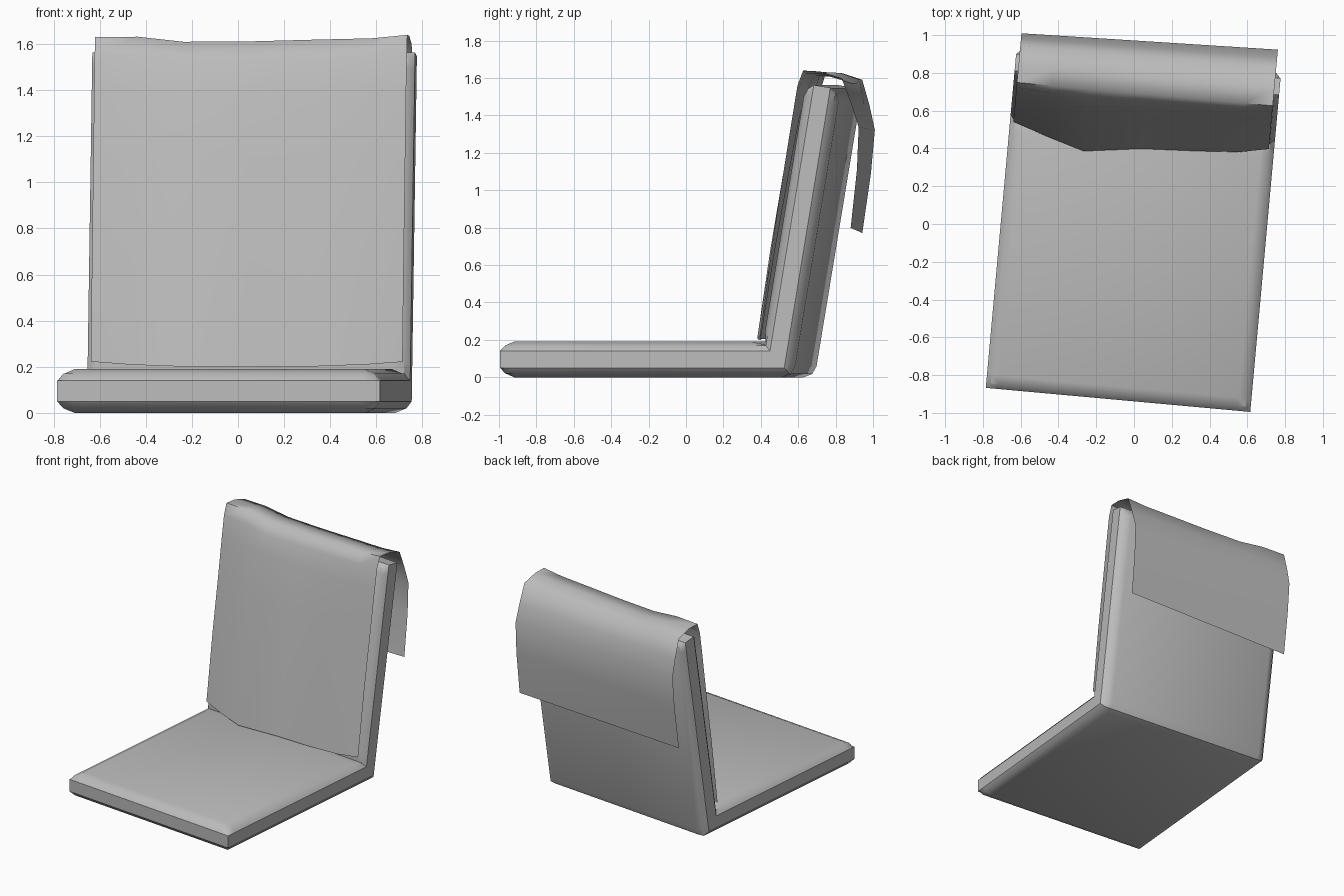
import bpy, bmesh, math
from mathutils import Vector

if "Cube" in bpy.data.objects:
    bpy.data.objects.remove(bpy.data.objects["Cube"])

grey = bpy.data.materials.new("soft_grey")
grey.use_nodes = True
COLOUR = (0.5, 0.5, 0.5, 1)
grey.diffuse_color = COLOUR
grey.node_tree.nodes["Principled BSDF"].inputs["Base Color"].default_value = COLOUR

YAW = math.radians(-5.2)      # whole chair is turned slightly
TILT = math.radians(9.4)      # backrest lean
HALF_W = 0.703


def finish(name, bm, angle):
    mesh = bpy.data.meshes.new(name)
    bm.to_mesh(mesh)
    bm.free()
    obj = bpy.data.objects.new(name, mesh)
    bpy.context.collection.objects.link(obj)
    mesh.materials.append(grey)
    obj.rotation_euler.z = YAW
    bpy.ops.object.select_all(action='DESELECT')
    obj.select_set(True)
    bpy.context.view_layer.objects.active = obj
    bpy.ops.object.shade_smooth_by_angle(angle=math.radians(angle))
    return obj


def bridge(bm, rows, closed):
    for a, b in zip(rows, rows[1:]):
        n = len(a)
        for i in range(n if closed else n - 1):
            j = (i + 1) % n
            bm.faces.new((a[i], a[j], b[j], b[i]))


# Padded cross-section: (inset from side, half thickness), and its mirrored ring
EDGE = [(0, 0.045), (0.025, 0.075), (0.07, 0.095)]
quarter = [(HALF_W - i, t) for i, t in EDGE]
half = [(x, -t) for x, t in reversed(quarter)] + quarter
ring = half + [(-x, t) for x, t in reversed(half)]


def cushion(name, stations):
    """Sweep the ring through (centre, thickness direction, thickness limit)."""
    bm = bmesh.new()
    rows = []
    for centre, out, limit in stations:
        row = []
        for x, t in ring:
            p = centre + out * max(-limit, min(limit, t))
            row.append(bm.verts.new((x, p.x, p.y)))
        rows.append(row)
    bridge(bm, rows, True)
    bm.faces.new(rows[0])
    bm.faces.new(rows[-1])
    bmesh.ops.recalc_face_normals(bm, faces=bm.faces)
    return finish(name, bm, 35)


def cushion_stations(hinge, along, normal, mitre, length):
    ends = [(hinge + along * (length - i), normal, t) for i, t in EDGE]
    joint = [(hinge + along * 0.06, mitre, 0.095), (hinge, mitre, 0.078)]
    return ends + joint


# Seat and backrest, mitred together at the hinge (vectors are y, z)
hinge = Vector((0.553, 0.095))
seat_normal = Vector((0, 1))
back_along = Vector((math.sin(TILT), math.cos(TILT)))
back_normal = Vector((-back_along.y, back_along.x))
mitre = (seat_normal + back_normal) / (1 + seat_normal.dot(back_normal))
cushion("seat", cushion_stations(hinge, Vector((-1, 0)), seat_normal, mitre, 1.488))
cushion("backrest", cushion_stations(hinge, back_along, back_normal, mitre, 1.48))

# Cloth draped over the backrest: side profile (y, z) from front hem to back hem
profile = [(0.41, 0.2), (0.485, 0.68), (0.56, 1.1), (0.615, 1.4), (0.65, 1.54),
           (0.69, 1.62), (0.78, 1.615), (0.89, 1.58), (0.935, 1.46),
           (0.97, 1.33), (0.955, 1.1), (0.915, 0.785)]
# Columns: x, forward shift at the front hem, height shift at the top
columns = [(-0.685, 0.07, 0.01), (-0.5, 0.01, 0.012), (-0.3, -0.05, -0.01),
           (0, -0.01, -0.008), (0.3, 0.005, 0), (0.52, 0.02, 0.005), (0.675, 0.05, 0.02)]
bm = bmesh.new()
rows = []
for k, (y, z) in enumerate(profile):
    front = max(0, 1 - k / 5)
    back = max(0, (k - 6) / 5)
    row = []
    for x, hem, top in columns:
        dy = hem * front + 0.045 * x * back
        dz = top if 4 <= k <= 7 else (abs(x) ** 3 * 0.07 * front + 0.02 * x * back)
        row.append(bm.verts.new((x, y + dy, z + dz)))
    rows.append(row)
bridge(bm, rows, False)
finish("draped_cloth", bm, 70)
